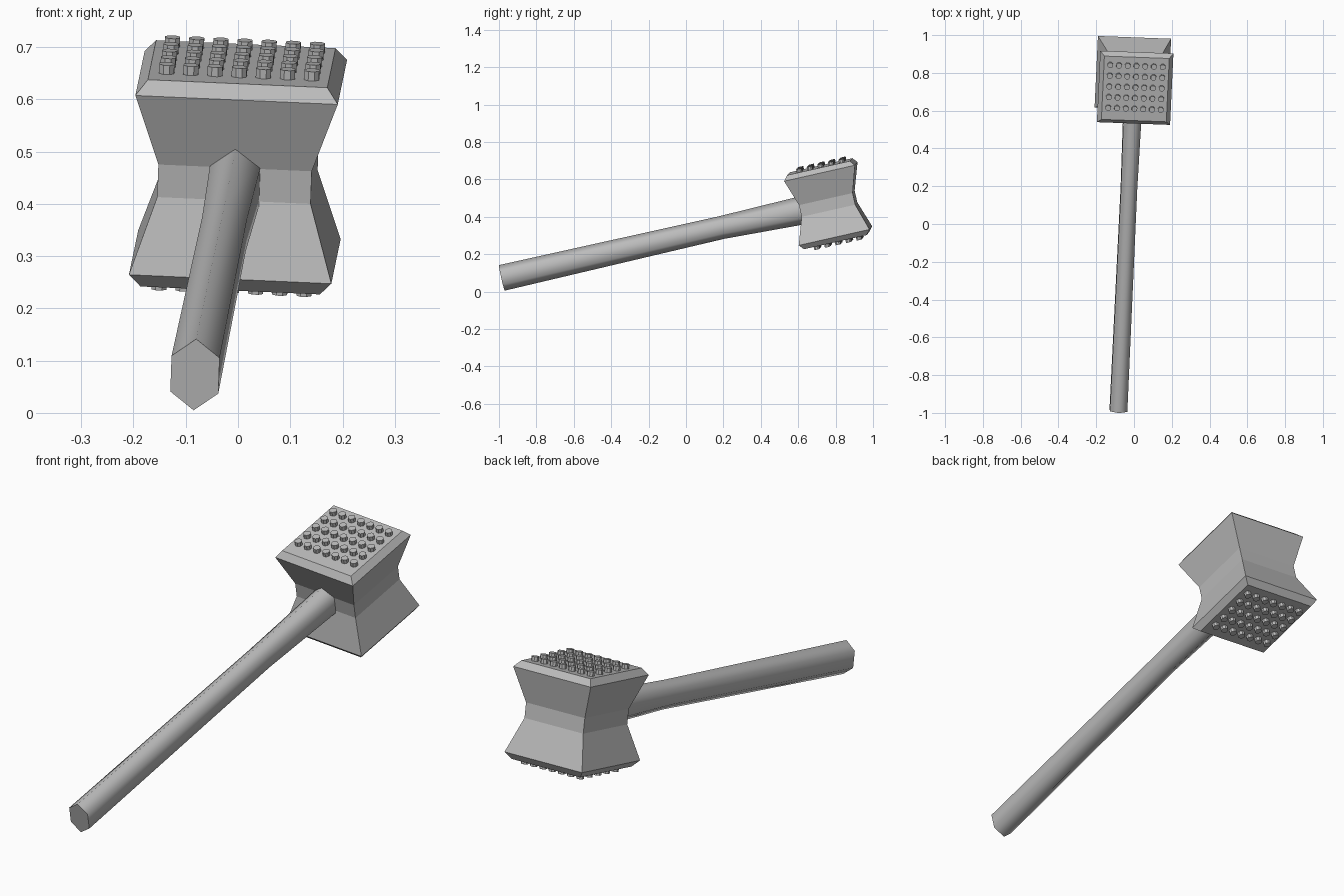
import bpy, bmesh
from math import radians, cos, sin, tau
from mathutils import Matrix, Vector

cube = bpy.data.objects.get("Cube")
if cube:
    bpy.data.objects.remove(cube, do_unlink=True)

metal = bpy.data.materials.new("grey_metal")
GREY = (0.5, 0.5, 0.5, 1)
metal.diffuse_color = GREY
metal.use_nodes = True
metal.node_tree.nodes["Principled BSDF"].inputs["Base Color"].default_value = GREY

# Mallet frame: local y runs along the handle, local z through both striking faces
POSE = (Matrix.Translation((0, 0.76, 0.47))
        @ Matrix.Rotation(radians(-2.7), 4, 'Z')
        @ Matrix.Rotation(radians(12.7), 4, 'X')
        @ Matrix.Rotation(radians(2.6), 4, 'Y'))


def add_object(name, bm):
    bmesh.ops.recalc_face_normals(bm, faces=bm.faces)
    mesh = bpy.data.meshes.new(name)
    bm.to_mesh(mesh)
    bm.free()
    mesh.materials.append(metal)
    obj = bpy.data.objects.new(name, mesh)
    obj.matrix_world = POSE
    bpy.context.collection.objects.link(obj)
    return obj


def loft(rings):
    """Skin a list of point rings and cap both ends."""
    bm = bmesh.new()
    loops = [[bm.verts.new(p) for p in ring] for ring in rings]
    for a, b in zip(loops, loops[1:]):
        for i in range(len(a)):
            j = (i + 1) % len(a)
            bm.faces.new((a[i], a[j], b[j], b[i]))
    bm.faces.new(loops[0])
    bm.faces.new(loops[-1])
    return bm


# Head: square sections, pinched at the waist, chamfered at both faces
FACE = 0.203
half = [(0.032, 0.147), (0.176, 0.194), (FACE, 0.172)]
sections = [(-z, r) for z, r in reversed(half)] + half
corners = [(-1, -1), (1, -1), (1, 1), (-1, 1)]
add_object("head", loft([[(x * r, y * r, z) for x, y in corners]
                         for z, r in sections]))

# Handle: tall hexagonal sections, slimmer in the middle, ending inside the head
stations = [(-1.792, -0.003, 0.046, 0.070),
            (-0.584, 0.001, 0.043, 0.062),
            (-0.08, -0.005, 0.049, 0.078)]
angles = [i * tau / 6 for i in range(6)]
side = 0.866
handle = add_object("handle", loft([
    [(w / side * sin(a), y, z + h * cos(a)) for a in angles]
    for y, z, w, h in stations]))
bpy.ops.object.select_all(action='DESELECT')
handle.select_set(True)
bpy.context.view_layer.objects.active = handle
bpy.ops.object.shade_smooth_by_angle(angle=radians(78))

# Studs: a grid of short pegs on each striking face
COLS, ROWS, HEIGHT = 7, 5, 0.018
for name, sign in (("top_studs", 1), ("bottom_studs", -1)):
    bm = bmesh.new()
    for c in range(COLS):
        for r in range(ROWS):
            spot = Vector(((c - 3) * 0.0463, (r - 2) * 0.058 + 0.01,
                           sign * (FACE + HEIGHT / 2 - 0.002)))
            bmesh.ops.create_cone(bm, cap_ends=True, segments=8,
                                  radius1=0.0155, radius2=0.0155,
                                  depth=HEIGHT + 0.004,
                                  matrix=Matrix.Translation(spot)
                                  @ Matrix.Rotation(tau / 16, 4, 'Z'))
    add_object(name, bm)
